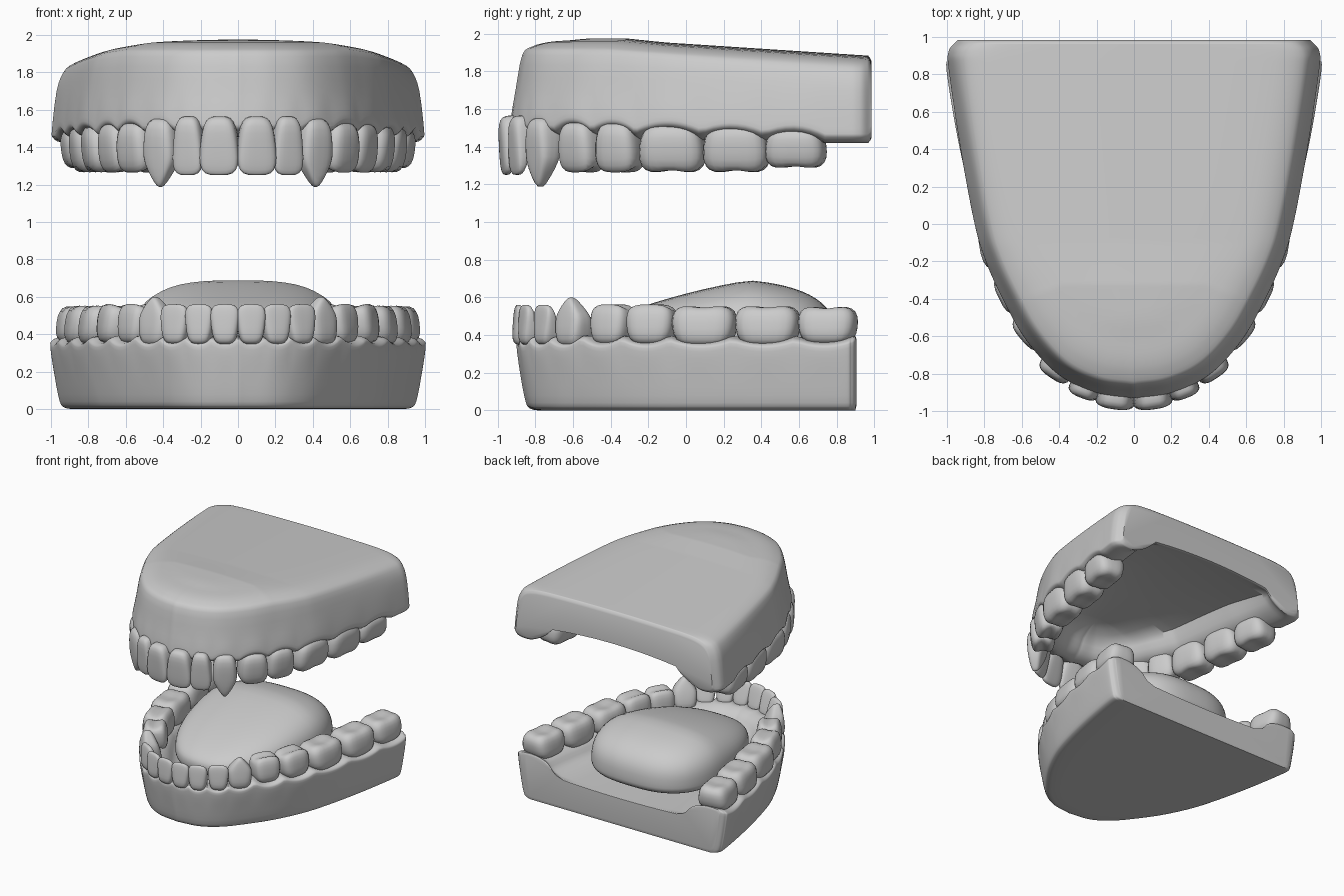
import bpy, bmesh, math
from mathutils import Vector

if "Cube" in bpy.data.objects:
    bpy.data.objects.remove(bpy.data.objects["Cube"])


def finish(name, bm, angle=50):
    bmesh.ops.remove_doubles(bm, verts=bm.verts, dist=0.0005)
    bmesh.ops.recalc_face_normals(bm, faces=bm.faces)
    me = bpy.data.meshes.new(name)
    bm.to_mesh(me)
    bm.free()
    ob = bpy.data.objects.new(name, me)
    bpy.context.collection.objects.link(ob)
    bpy.ops.object.select_all(action='DESELECT')
    ob.select_set(True)
    bpy.context.view_layer.objects.active = ob
    bpy.ops.object.shade_smooth_by_angle(angle=math.radians(angle))
    return ob


def spline(pts, n):
    """Smooth curve through the points, n samples per span."""
    p = [Vector(q) for q in pts]
    p = [2 * p[0] - p[1]] + p + [2 * p[-1] - p[-2]]
    out = []
    for a, b, c, d in zip(p, p[1:], p[2:], p[3:]):
        for k in range(n):
            t = k / n
            out.append(0.5 * (2 * b + (c - a) * t + (2 * a - 5 * b + 4 * c - d) * t * t
                              + (3 * b - a - 3 * c + d) * t ** 3))
    return out + [p[-2]]


def outward(x, y, tilt=0.0):
    """Direction pointing out of the dental arch."""
    return Vector((x * 1.2, min(0, y + 0.1) - tilt * x)).normalized()


def superblob(cuts, n):
    """Rounded cube inside the unit box."""
    bm = bmesh.new()
    bmesh.ops.create_cube(bm, size=2)
    bmesh.ops.subdivide_edges(bm, edges=bm.edges, cuts=cuts, use_grid_fill=True)
    for v in bm.verts:
        v.co /= sum(abs(c) ** n for c in v.co) ** (1 / n)
    return bm


# Teeth: outer face x, y, width, depth, kind (right half)
UPPER = [(.108, -.997, .212, .16, 'i'), (.285, -.935, .17, .15, 'i'), (.45, -.825, .19, .18, 'c'),
         (.605, -.62, .23, .22, 'p'), (.725, -.40, .24, .24, 'p'), (.835, -.09, .35, .27, 'm'),
         (.90, .25, .35, .28, 'm'), (.945, .565, .32, .27, 'w')]
LOWER = [(.075, -.925, .155, .13, 'i'), (.22, -.885, .155, .13, 'i'), (.36, -.79, .165, .14, 'i'),
         (.485, -.655, .19, .18, 'c'), (.615, -.44, .22, .21, 'p'), (.745, -.21, .26, .23, 'p'),
         (.85, .08, .34, .27, 'm'), (.925, .415, .34, .28, 'm'), (.97, .735, .31, .27, 'w')]
# root and tip heights for each kind
UPPER_Z = {'i': (1.565, 1.25), 'c': (1.555, 1.185), 'p': (1.535, 1.25), 'm': (1.525, 1.25), 'w': (1.505, 1.275)}
LOWER_Z = {'i': (.345, .56), 'c': (.335, .60), 'p': (.345, .572), 'm': (.335, .565), 'w': (.345, .56)}


def tooth(name, x, y, w, d, kind, root, tip, side):
    bm = superblob(6, 3.7)
    n = outward(x, y, 0.17)
    t = Vector((-n.y, n.x))
    for vert in bm.verts:
        u, v, s = vert.co
        k = (s + 1) / 2
        if kind == 'i':      # incisor: thin wide edge
            u *= 0.78 + 0.24 * math.sin(k * math.pi / 2)
            f = 1 - 0.7 * k
            v = v * f + (1 - f) * 0.65
        elif kind == 'c':    # canine: pointed
            u *= 0.88 + 0.12 * math.sin(k * math.pi)
            if s > 0.1:
                q = (s - 0.1) / 0.9
                u *= 1 - 0.6 * q ** 1.9
                s -= 0.25 * abs(u) * q
            f = 1 - 0.6 * k ** 1.5
            v = v * f + (1 - f) * 0.5
        else:                # premolars and molars: cusped crown
            if s > 0.6:
                cusp = abs(v) if kind == 'p' else 0.5 * abs(v) + 0.5 * min(1, abs(u) * 1.3)
                s -= 0.38 * max(0, 0.75 - cusp) * (s - 0.6) / 0.4
            u *= 0.84 + 0.16 * math.sin(k * math.pi * 0.8)
            v *= 1 - 0.2 * k * k
            k = min(1, (s + 1) / 2)
        p = Vector((x, y)) + n * (v - 1) * d / 2 + t * u * w / 2
        vert.co = (side * p.x, p.y, root + (tip - root) * (s + 1) / 2)
    finish(name, bm, 60)


for jaw, rows, zs in (("upper", UPPER, UPPER_Z), ("lower", LOWER, LOWER_Z)):
    for i, (x, y, w, d, kind) in enumerate(rows):
        for side, label in ((1, "right"), (-1, "left")):
            tooth(f"{jaw}_tooth_{label}_{i + 1}", x, y, w, d, kind, *zs[kind], side)


def scallop(x, y, rows):
    """1 at a tooth's middle, 0 between teeth."""
    return max(max(0, 1 - ((x - r[0]) ** 2 + (y - r[1]) ** 2) / (r[2] * 0.55) ** 2) for r in rows)


def gum(name, outline, profile, rows):
    """Sweep a section from the centre line, round the rim and back, along the arch."""
    half = spline(outline, 10)
    bm = bmesh.new()
    for side in (1, -1):
        loops = []
        for i, p in enumerate(half):
            n = outward(*p)
            sec, z_start, z_end = profile(p.y, scallop(p.x, p.y, rows))
            pts = [Vector((*(p - n * q.x), q.y)) for q in spline(sec, 3)]

            def web(edge, zc):
                c = Vector((0, max(-0.45, edge.y), zc))
                return [Vector((edge.x * f, c.y + (edge.y - c.y) * f, zc + (edge.z - zc) * f * f))
                        for f in (0, .25, .5, .75)]
            pts = web(pts[0], z_start) + pts + web(pts[-1], z_end)[::-1]
            if i > len(half) - 4:   # round off the back edge
                mid = sum(q.z for q in pts) / len(pts)
                for q in pts:
                    q.z = mid + (q.z - mid) * (1, .97, .94, .88)[i - len(half) + 4]
            loops.append([bm.verts.new((q.x * side, q.y, q.z)) for q in pts])
        for a, b in zip(loops, loops[1:]):
            for j in range(len(a) - 1):
                bm.faces.new((a[j], a[j + 1], b[j + 1], b[j]))
        bm.faces.new(loops[-1])
    return finish(name, bm)


def upper_section(y, sc):
    top = 1.975 - 0.065 * max(0, y + 0.45)
    b = min(1, max(0, (y + 0.9) / 1.4))
    rim = 1.475 - 0.05 * b + 0.045 * sc
    wide = 0.21 + 0.07 * b
    vault = 1.69 - 0.09 * max(0, y) ** 2
    return ([(.32, top - .01), (.2, top - .02), (.11, top - .045), (.06, top - .09), (.025, 1.70),
             (0, rim + .07), (.005, rim + .025), (.05, rim), (wide * .55, 1.455 - .03 * b),
             (wide, 1.49), (wide + .07, vault - .09 + .05 * b)], top, vault)


def lower_section(y, sc):
    b = min(1, max(0, (y + 0.9) / 1.4))
    rim = 0.395 - 0.035 * sc
    wide = 0.2 + 0.07 * b
    return ([(.11, 0), (.075, .008), (.05, .04), (.022, .18), (0, rim - .05), (.008, rim - .015),
             (.05, rim), (wide * .6, .39), (wide, .355), (wide + .06, .29), (wide + .14, .255)], 0, .24)


# Gums
gum("upper_gum", [(0, -.93), (.2, -.9), (.4, -.805), (.575, -.62), (.7, -.4), (.79, -.2), (.85, 0),
                  (.925, .4), (.985, .8), (.99, .92), (.94, .985)], upper_section, UPPER)
gum("lower_gum", [(0, -.9), (.2, -.87), (.36, -.78), (.5, -.63), (.66, -.4), (.78, -.15), (.86, .1),
                  (.94, .45), (1.0, .81), (.99, .88), (.95, .905)], lower_section, LOWER)

# Tongue
bm = superblob(14, 2.8)
for v in bm.verts:
    x, y, z = v.co
    k = (y + 1) / 2
    height = (0.34 - 0.155 * max(0, 0.3 - y) - 0.02 * max(0, y)) if z > 0 else 0.13
    v.co = (x * 0.57 * (0.68 + 0.32 * math.sin(min(1, k * 1.3) * math.pi / 2)),
            0.14 + y * 0.66, 0.36 + z * height)
finish("tongue", bm, 60)
